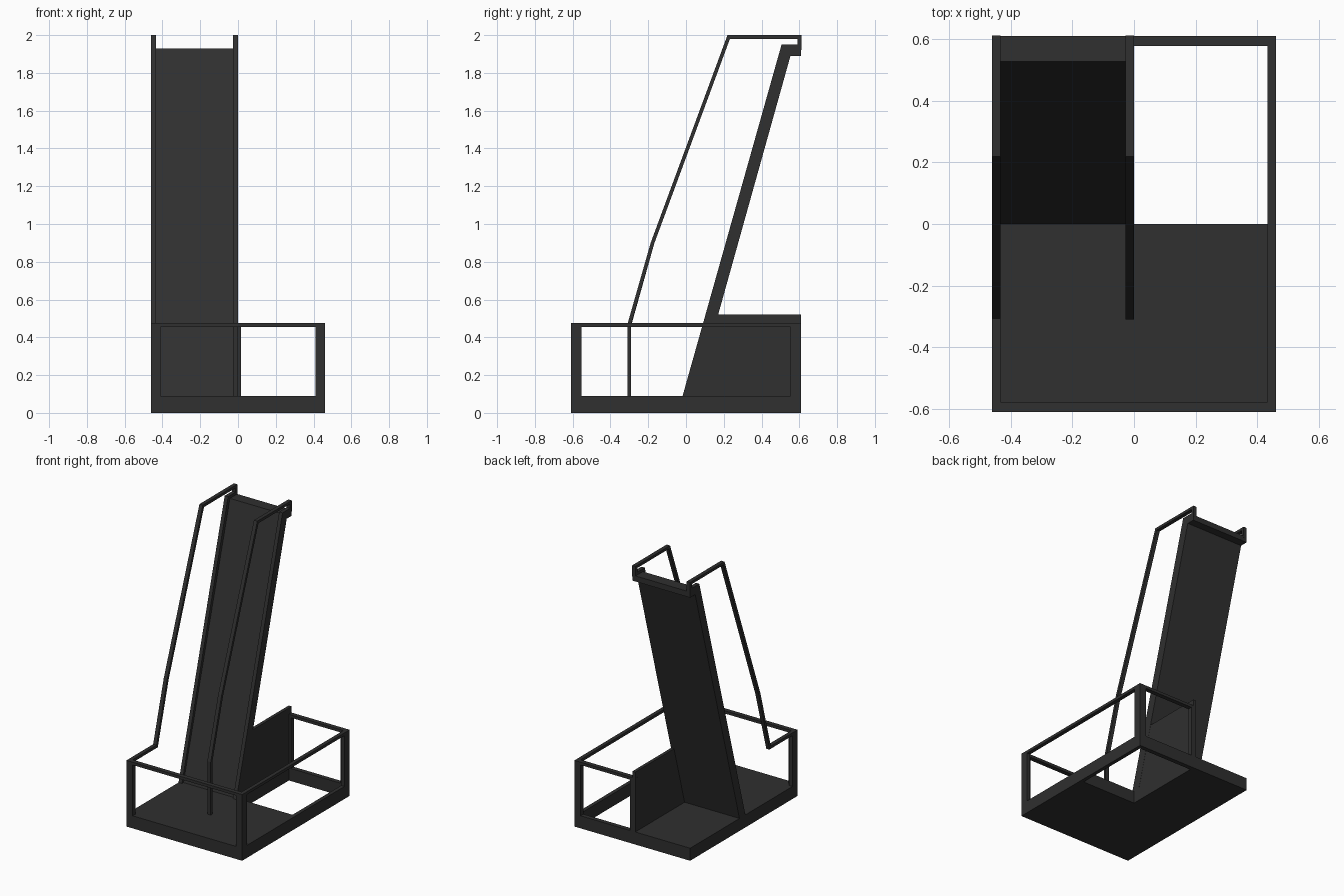
import bpy, bmesh
from mathutils import Vector

if "Cube" in bpy.data.objects:
    bpy.data.objects.remove(bpy.data.objects["Cube"])

steel = bpy.data.materials.new("dark_steel")
steel.diffuse_color = (0.029, 0.029, 0.029, 1)
steel.use_nodes = True
steel.node_tree.nodes["Principled BSDF"].inputs["Base Color"].default_value = steel.diffuse_color

W, L = 0.46, 0.61          # half width, half length
DECK, RAIL = 0.09, 0.475   # deck top, guard rail top
T = 0.027                  # tube width


def extrude(name, pts, axis, lo, hi):
    """Prism: outline in (y,z) along x, or in (x,y) along z."""
    def place(p, t):
        return (t, p[0], p[1]) if axis == 'X' else (p[0], p[1], t)
    bm = bmesh.new()
    face = bm.faces.new([bm.verts.new(place(p, lo)) for p in pts])
    ext = bmesh.ops.extrude_face_region(bm, geom=[face])
    moved = [v for v in ext['geom'] if isinstance(v, bmesh.types.BMVert)]
    d = Vector((hi - lo, 0, 0)) if axis == 'X' else Vector((0, 0, hi - lo))
    bmesh.ops.translate(bm, verts=moved, vec=d)
    bmesh.ops.recalc_face_normals(bm, faces=bm.faces)
    me = bpy.data.meshes.new(name)
    bm.to_mesh(me)
    bm.free()
    me.materials.append(steel)
    ob = bpy.data.objects.new(name, me)
    bpy.context.collection.objects.link(ob)
    return ob


def box(name, x0, x1, y0, y1, z0, z1):
    return extrude(name, [(x0, y0), (x1, y0), (x1, y1), (x0, y1)], 'Z', z0, z1)


def strip(path, h):
    """Outline of a polyline thickened by h to each side, mitred."""
    p = [Vector(q) for q in path]
    left, right = [], []
    for i, q in enumerate(p):
        a = (q - p[i - 1]).normalized() if i else (p[1] - q).normalized()
        b = (p[i + 1] - q).normalized() if i < len(p) - 1 else a
        na, nb = Vector((-a.y, a.x)), Vector((-b.y, b.x))
        m = (na + nb).normalized()
        off = m * (h / m.dot(na))
        left.append(q + off)
        right.append(q - off)
    return [tuple(v) for v in left + right[::-1]]


# deck with an open bay in the back right corner
extrude("deck", [(-W, -L), (W, -L), (W, 0), (0, 0), (0, L), (-W, L)], 'Z', 0, DECK)
box("bay_side_beam", W - T, W, 0, L, 0, DECK)
box("bay_back_beam", 0, W - T, L - 0.032, L, 0, DECK)

# angle iron corner posts
for name, sx, sy in (("front_left", -1, -1), ("front_right", 1, -1), ("back_right", 1, 1)):
    outline = [(W, L), (W - 0.05, L), (W - 0.05, L - 0.032), (W - T, L - 0.032),
               (W - T, L - 0.058), (W, L - 0.058)]
    extrude(name + "_post", [(sx * x, sy * y) for x, y in outline], 'Z', DECK, RAIL - 0.02)
box("back_middle_post", -0.025, 0.016, L - 0.032, L, DECK, RAIL)

# guard rails
zr = RAIL - 0.02
box("front_rail", -W, W, -L, -L + 0.032, zr, RAIL)
box("right_rail", W - T, W, -L + 0.032, L, zr, RAIL)
box("back_rail", 0, W - T, L - 0.032, L, zr, RAIL)
box("left_rail", -W, -W + T, -L + 0.032, -0.295, zr, RAIL)

# sloping stair: recessed panel with a top landing
extrude("stair_panel", [(0.0, DECK), (0.527, 1.93), (L, 1.93), (L, 1.89), (0.553, 1.89),
                        (0.05, DECK)], 'X', -W + T, -T)

# stringers and handrails on both sides of the stair
slope_path = [(-0.177, 0.9), (0.226, 1.99), (0.601, 1.99), (0.601, 1.92)]
for side, x0 in (("left", -W), ("right", -T)):
    extrude(side + "_stringer", [(-0.018, DECK), (0.506, 1.95), (L, 1.95), (L, 1.89),
                                 (0.553, 1.89), (0.05, DECK)], 'X', x0, x0 + T)
    start = [(-0.302, zr)] if side == "left" else [(-0.3, DECK), (-0.3, 0.47)]
    extrude(side + "_handrail", strip(start + slope_path, 0.0095), 'X', x0, x0 + T)

# side plate behind the stair
extrude("side_plate", [(0.04, DECK), (L, DECK), (L, 0.52), (0.16, 0.52)], 'X', -T + 0.003, -0.001)
